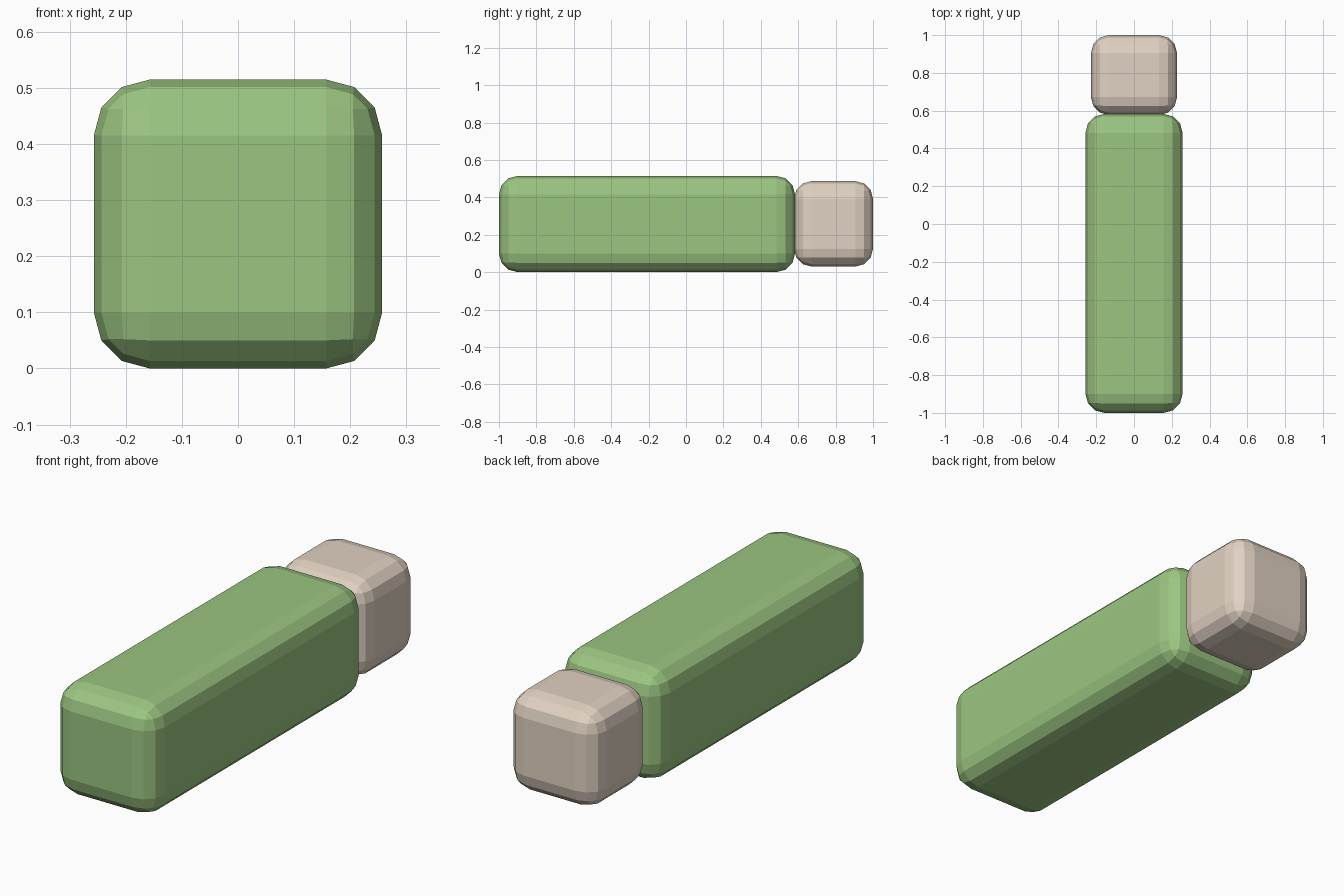
import bpy

if "Cube" in bpy.data.objects:
    bpy.data.objects.remove(bpy.data.objects["Cube"])

def material(name, rgb):
    m = bpy.data.materials.new(name)
    m.diffuse_color = (*rgb, 1)
    m.use_nodes = True
    m.node_tree.nodes["Principled BSDF"].inputs["Base Color"].default_value = m.diffuse_color
    return m

def rounded_block(name, lo, hi, radius, mat):
    # box between two corners with every edge rounded in three flat steps
    bpy.ops.mesh.primitive_cube_add(size=1, location=[(a + b) / 2 for a, b in zip(lo, hi)])
    ob = bpy.context.object
    ob.name = name
    ob.scale = [b - a for a, b in zip(lo, hi)]
    bpy.ops.object.transform_apply(location=False, rotation=False, scale=True)
    bev = ob.modifiers.new("rounding", 'BEVEL')
    bev.width = radius
    bev.segments = 3
    bev.limit_method = 'NONE'
    ob.data.materials.append(mat)
    return ob

green = material("green", (0.33, 0.56, 0.22))
cream = material("cream", (0.75, 0.64, 0.54))

# long green body
rounded_block("body", (-0.257, -1.0, 0.0), (0.257, 0.583, 0.515), 0.1, green)
# smaller pale tip touching the back end
rounded_block("tip", (-0.228, 0.577, 0.03), (0.228, 1.0, 0.487), 0.095, cream)
